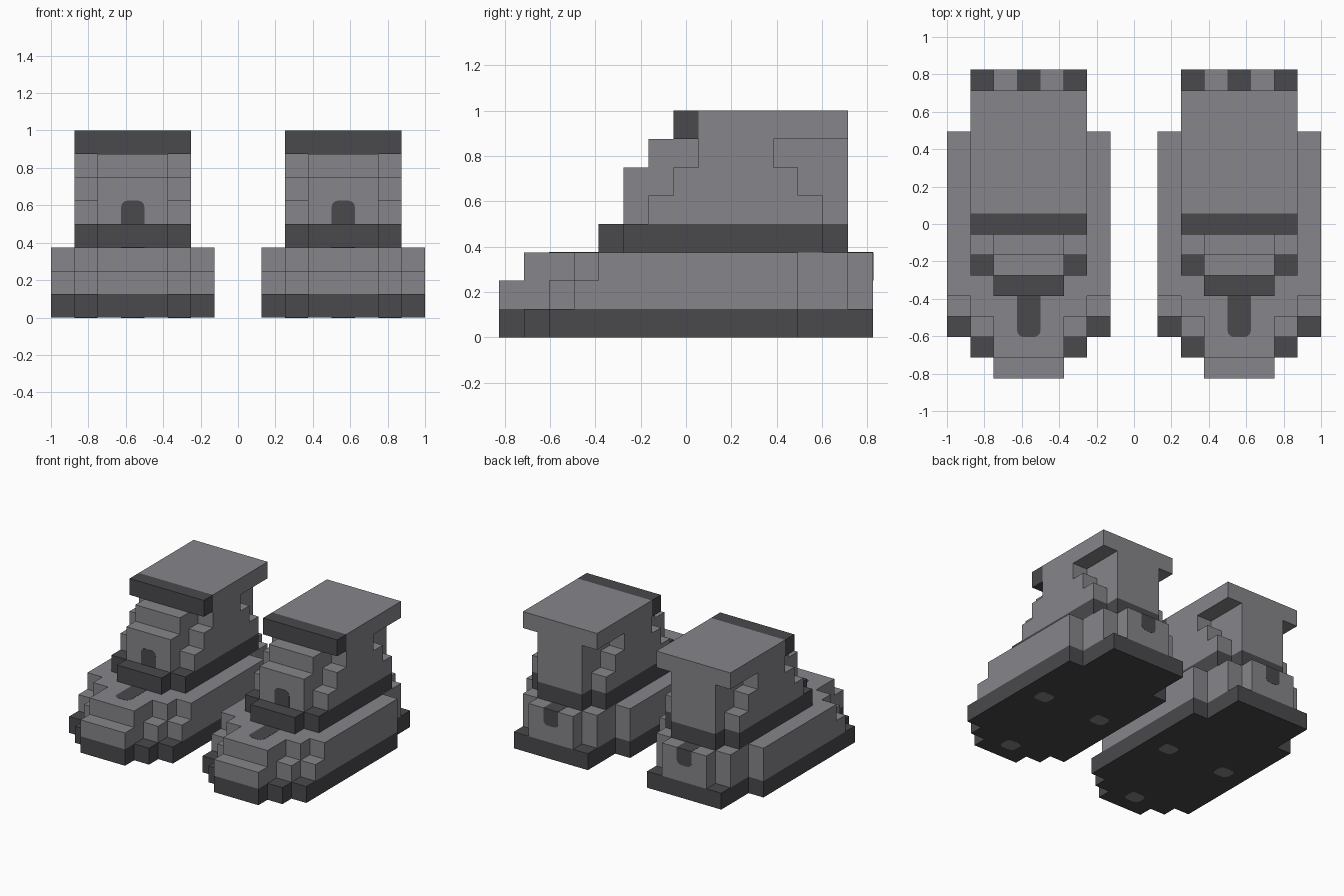
import bpy, bmesh, math
from mathutils import Vector

if "Cube" in bpy.data.objects:
    bpy.data.objects.remove(bpy.data.objects["Cube"])

U, V = 0.125, 0.11          # cell size across (x, z) and along (y)
CENTRE = 4.5 * U            # distance of each boot from the middle


def material(name, rgb):
    m = bpy.data.materials.new(name)
    m.diffuse_color = (*rgb, 1)
    m.use_nodes = True
    m.node_tree.nodes["Principled BSDF"].inputs["Base Color"].default_value = m.diffuse_color
    return m


LIGHT = material("light grey", (0.240, 0.232, 0.252))
DARK = material("dark grey", (0.067, 0.065, 0.072))


def prism(bm, ring, offset):
    """Closed solid from a ring of points pushed along an offset."""
    a = [bm.verts.new(p) for p in ring]
    b = [bm.verts.new(p + offset) for p in ring]
    bm.faces.new(a)
    bm.faces.new(b)
    for i in range(len(a)):
        j = (i + 1) % len(a)
        bm.faces.new((a[i], a[j], b[j], b[i]))


def finish(bm, name, mat):
    bmesh.ops.recalc_face_normals(bm, faces=bm.faces)
    mesh = bpy.data.meshes.new(name)
    bm.to_mesh(mesh)
    bm.free()
    mesh.materials.append(mat)
    bpy.context.collection.objects.link(bpy.data.objects.new(name, mesh))


def stepped_outline(steps):
    """Plan outline from (half width, front, back) steps, narrow to wide."""
    pts = []
    for i, (w, front, back) in enumerate(steps):
        if i:
            pts.append((steps[i - 1][0], front))
        pts.append((w, front))
    for i in range(len(steps) - 1, -1, -1):
        w, front, back = steps[i]
        if (w, back) not in pts:
            pts.append((w, back))
        if i and (steps[i - 1][0], back) not in pts:
            pts.append((steps[i - 1][0], back))
    return pts + [(-x, y) for x, y in reversed(pts)]


def part(name, mat, cx, layers):
    """Stack of stepped layers: (bottom row, steps)."""
    bm = bmesh.new()
    for row, steps in layers:
        ring = [Vector((cx + x * U, y * V, row * U)) for x, y in stepped_outline(steps)]
        prism(bm, ring, Vector((0, 0, U)))
    finish(bm, name, mat)


def plate(name, mat, centre, across, up, w, h, low=0.0, high=0.0):
    """Thin painted plate with rounded low and/or high corners."""
    a, b, c = Vector(across), Vector(up), Vector(centre)
    n = a.cross(b)
    ring = []
    for k, (sx, sy) in enumerate(((1, 1), (-1, 1), (-1, -1), (1, -1))):
        r = high if sy > 0 else low
        for s in range(4 if r else 1):
            t = math.pi / 2 * (k + s / 3)
            x = sx * (w / 2 - r) + r * math.cos(t)
            y = sy * (h / 2 - r) + r * math.sin(t)
            ring.append(c + a * x + b * y - n * 0.001)
    bm = bmesh.new()
    prism(bm, ring, n * 0.0025)
    finish(bm, name, mat)


X, Y, Z, NX = (1, 0, 0), (0, 1, 0), (0, 0, 1), (-1, 0, 0)
R = 0.035

for side, cx in (("left", -CENTRE), ("right", CENTRE)):
    # sole and foot
    part(side + "_sole", DARK, cx, [
        (0, [(1.5, -7.5, 7.5), (2.5, -6.5, 7.5), (3.5, -5.5, 4.5)])])
    part(side + "_foot", LIGHT, cx, [
        (1, [(1.5, -7.5, 7.5), (2.5, -5.5, 6.5), (3.5, -4.5, 4.5)]),
        (2, [(1.5, -6.5, 7.5), (2.5, -4.5, 6.5), (3.5, -3.5, 4.5)])])
    # ankle band and stepped shaft
    part(side + "_ankle_band", DARK, cx, [
        (3, [(1.5, -3.5, 6.5), (2.5, -2.5, 5.5)])])
    part(side + "_shaft", LIGHT, cx, [
        (4, [(1.5, -2.5, 6.5), (2.5, -1.5, 5.5)]),
        (5, [(1.5, -2.5, 6.5), (2.5, -0.5, 4.5)]),
        (6, [(1.5, -1.5, 6.5), (2.5, 0.5, 3.5)])])
    # top slab with dark front edge
    part(side + "_cuff_trim", DARK, cx, [(7, [(2.5, -0.5, 0.5)])])
    part(side + "_cuff", LIGHT, cx, [(7, [(2.5, 0.5, 6.5)])])

    # painted marks
    plate(side + "_shaft_mark", DARK, (cx, -2.5 * V, 4.5 * U), X, Z, U, U, high=R)
    plate(side + "_toe_mark", DARK, (cx, -4.5 * V, 3 * U), X, Y, U, 2 * V, low=R)
    plate(side + "_heel_mark", DARK, (cx, 7.5 * V, 2.5 * U), NX, Z, U, U, low=R)
    plate(side + "_heel_top_mark", DARK, (cx, 7 * V, 3 * U), X, Y, U, V)
    for i, (dx, y) in enumerate(((-2, 0), (2, 0), (0, -6))):
        plate(f"{side}_sole_stud_{i + 1}", LIGHT, (cx + dx * U, y * V, 0),
              NX, Y, U, V, low=R, high=R)
